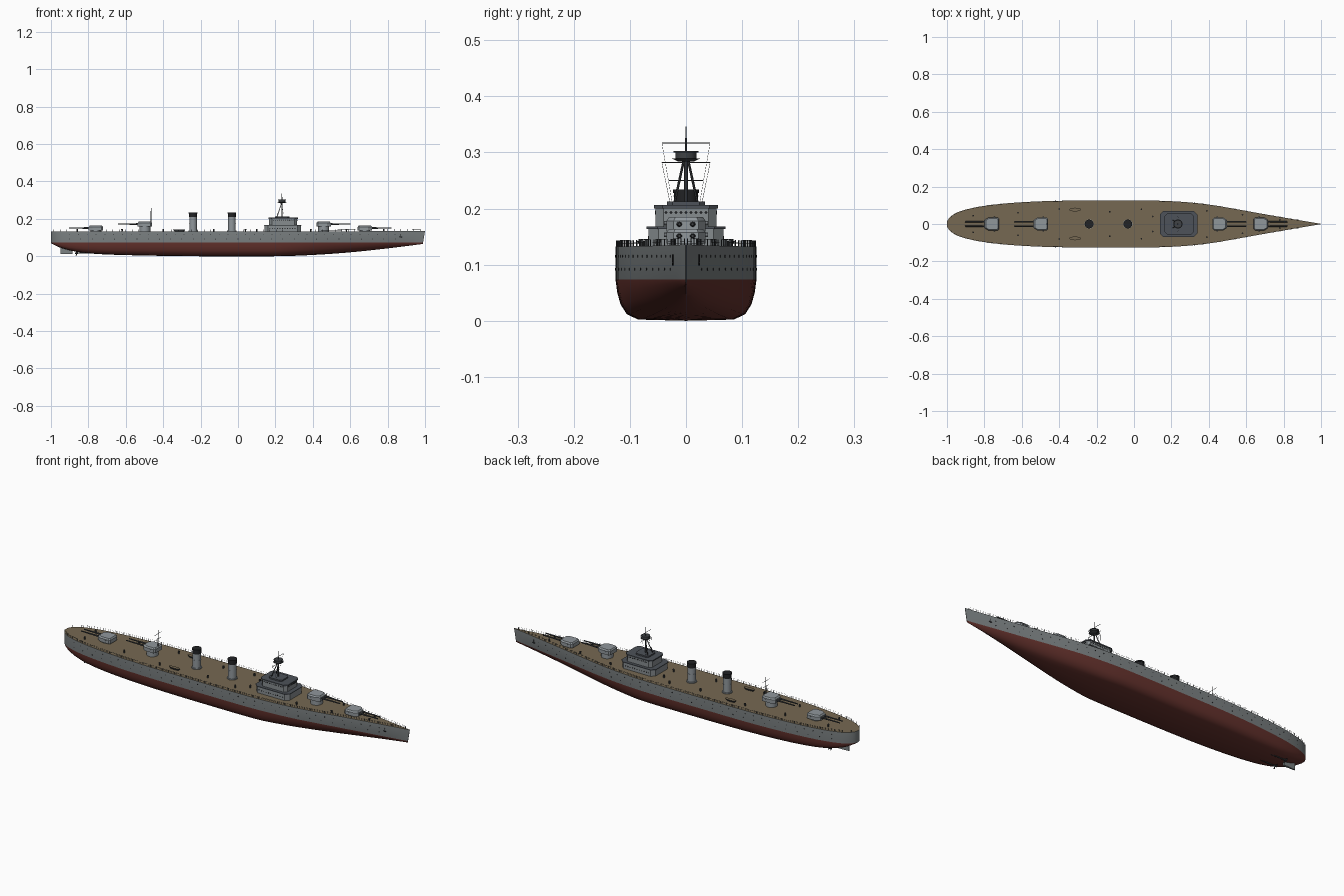
import bpy, bmesh, math
from mathutils import Vector, Matrix

if "Cube" in bpy.data.objects:
    bpy.data.objects.remove(bpy.data.objects["Cube"])


def material(name, r, g, b):
    m = bpy.data.materials.new(name)
    m.diffuse_color = (r, g, b, 1)
    m.use_nodes = True
    m.node_tree.nodes["Principled BSDF"].inputs["Base Color"].default_value = m.diffuse_color
    return m


HULL = material("hull grey", 0.20, 0.22, 0.225)
RED = material("bottom red", 0.13, 0.032, 0.026)
DECK = material("deck tan", 0.18, 0.14, 0.085)
LIGHT = material("turret grey", 0.28, 0.31, 0.33)
HOUSE = material("house grey", 0.24, 0.265, 0.275)
ROOF = material("roof slate", 0.075, 0.085, 0.10)
BLACK = material("black", 0.015, 0.016, 0.018)
STEEL = material("dark steel", 0.05, 0.055, 0.06)


def finish(name, bm, mats, angle=30):
    bmesh.ops.recalc_face_normals(bm, faces=bm.faces)
    me = bpy.data.meshes.new(name)
    bm.to_mesh(me)
    bm.free()
    for m in mats:
        me.materials.append(m)
    ob = bpy.data.objects.new(name, me)
    bpy.context.collection.objects.link(ob)
    bpy.ops.object.select_all(action='DESELECT')
    ob.select_set(True)
    bpy.context.view_layer.objects.active = ob
    bpy.ops.object.shade_smooth_by_angle(angle=math.radians(angle))
    return ob


def tube(bm, p, q, r1, r2=None, n=6):
    p, q = Vector(p), Vector(q)
    d = q - p
    mat = Matrix.Translation((p + q) / 2) @ d.to_track_quat('Z', 'Y').to_matrix().to_4x4()
    bmesh.ops.create_cone(bm, cap_ends=True, segments=n, radius1=r1,
                          radius2=r1 if r2 is None else r2, depth=d.length, matrix=mat)


def prism(bm, pts, z0, z1, s=1.0):
    cx = sum(p[0] for p in pts) / len(pts)
    lo = [bm.verts.new((x, y, z0)) for x, y in pts]
    hi = [bm.verts.new((cx + (x - cx) * s, y * s, z1)) for x, y in pts]
    bm.faces.new(lo)
    bm.faces.new(hi)
    for i in range(len(pts)):
        j = (i + 1) % len(pts)
        bm.faces.new((lo[i], lo[j], hi[j], hi[i]))


def block(bm, x0, x1, w, z0, z1, c=0.012, s=1.0):
    # block with chamfered upright edges, symmetric in y
    side = [(x0, w - c), (x0 + c, w), (x1 - c, w), (x1, w - c)]
    prism(bm, side + [(x, -y) for x, y in reversed(side)], z0, z1, s)


def curve(table, x):
    # smooth interpolation through a table of (x, value)
    t = [table[0]] + table + [table[-1]]
    for i in range(1, len(t) - 2):
        if x <= t[i + 1][0]:
            break
    (xa, a), (xb, b), (xc, c), (xd, d) = t[i - 1:i + 3]
    h = xc - xb
    u = min(max((x - xb) / h, 0), 1)
    m1, m2 = (c - a) / (xc - xa) * h, (d - b) / (xd - xb) * h
    return (b * (2*u**3 - 3*u*u + 1) + m1 * (u**3 - 2*u*u + u)
            + c * (3*u*u - 2*u**3) + m2 * (u**3 - u*u))


BEAM = [(-1, .012), (-.99, .030), (-.97, .048), (-.94, .064), (-.88, .082), (-.8, .097),
        (-.65, .113), (-.45, .123), (-.2, .125), (.1, .125), (.25, .119), (.4, .104),
        (.55, .079), (.7, .052), (.85, .026), (.95, .009), (1, .0008)]
KEEL = [(-1, .070), (-.95, .046), (-.87, .025), (-.75, .012), (-.5, .004), (-.2, 0),
        (.2, 0), (.4, .007), (.6, .021), (.8, .042), (1, .066)]
WATER = 0.074


def beam(x): return curve(BEAM, x)
def deck_z(x): return 0.132 + 0.004 * max(0, x) ** 2


# hull skin: cross-sections from keel to deck edge
stations = [-1, -.995, -.99, -.98, -.97, -.955] + [-.94 + 1.94 * i / 52 for i in range(53)]
FULL = [(0, 0), (.68, .03), (.84, .16), (.93, .40), (.975, .68), (1, 1)]
FINE = [(0, 0), (.30, .12), (.55, .32), (.76, .55), (.90, .78), (1, 1)]
bm = bmesh.new()
rings = []
for x in stations:
    b, k, dz = beam(x), max(curve(KEEL, x), 0), deck_z(x)
    f = min(max((x - 0.2) / 0.7, 0), 1)
    half = []
    for (w1, h1), (w2, h2) in zip(FULL, FINE):
        half.append((b * (w1 + (w2 - w1) * f), k + (WATER - k) * (h1 + (h2 - h1) * f)))
    half.append((b, dz))
    ring = [(y, z) for y, z in reversed(half)] + [(-y, z) for y, z in half[1:]]
    rings.append([bm.verts.new((x - 0.012 * max(0, x) ** 12 * (dz - z) / 0.07, y, z))
                  for y, z in ring])
for r, q in zip(rings, rings[1:]):
    for i in range(len(r) - 1):
        bm.faces.new((r[i], r[i + 1], q[i + 1], q[i]))
for r in (rings[0], rings[-1]):
    bm.faces.new(r)
for f in bm.faces:
    f.material_index = 1 if f.calc_center_median().z < WATER else 0
# deck strip closes the hull top
for r, q in zip(rings, rings[1:]):
    bm.faces.new((r[0], q[0], q[-1], r[-1])).material_index = 2
finish("hull", bm, [HULL, RED, DECK], 35)

# rudder, shafts and propellers
bm = bmesh.new()
prism(bm, [(-.95, .003), (-.95, -.003), (-.885, -.006), (-.885, .006)], .012, .06)
finish("rudder", bm, [HULL])
bm = bmesh.new()
for s in (-1, 1):
    tube(bm, (-.86, s * .035, .017), (-.70, s * .035, .018), .003)
    tube(bm, (-.872, s * .035, .017), (-.856, s * .035, .017), .004, .005, 8)
    for a in range(3):
        d = Vector((0, math.cos(a * 2.094), math.sin(a * 2.094)))
        c = Vector((-.864, s * .035, .017))
        tube(bm, c, c + d * .014, .002, .004, 4)
finish("propellers", bm, [STEEL])


# gun turrets: position, direction, barbette height
def turret(name, x, d, z):
    bm = bmesh.new()
    tube(bm, (x, 0, .125), (x, 0, z + .003), .029, n=24)
    pts = [(-.038, .027), (-.030, .035), (.018, .035), (.038, .022)]
    pts = [(x + d * px, y) for px, y in pts]
    pts += [(px, -y) for px, y in reversed(pts)]
    prism(bm, pts, z, z + .019)
    prism(bm, pts, z + .019, z + .026, .86)
    for s in (-1, 1):
        tube(bm, (x - d * .012, s * .034, z + .015), (x - d * .012, s * .039, z + .015), .004, n=8)
    finish(name, bm, [LIGHT])
    bm = bmesh.new()
    for s in (-1, 1):
        y, g = s * .012, z + .013
        tube(bm, (x + d * .03, y, g), (x + d * .075, y, g), .0050, .0038, 10)
        tube(bm, (x + d * .075, y, g), (x + d * .144, y, g), .0036, .0028, 10)
    finish(name + "_barrels", bm, [STEEL])


turret("aft_low_turret", -.760, -1, .138)
turret("aft_high_turret", -.498, -1, .159)
turret("fore_high_turret", .458, 1, .159)
turret("fore_low_turret", .678, 1, .138)

# funnels
for name, x in (("aft_funnel", -.24), ("fore_funnel", -.033)):
    bm = bmesh.new()
    tube(bm, (x, 0, .125), (x, 0, .137), .025, n=24)
    tube(bm, (x, 0, .13), (x, 0, .212), .0205, n=24)
    tube(bm, (x, 0, .175), (x, 0, .178), .0215, n=24)
    finish(name, bm, [LIGHT])
    bm = bmesh.new()
    tube(bm, (x, 0, .210), (x, 0, .228), .0215, n=24)
    tube(bm, (x, 0, .228), (x, 0, .234), .0235, n=24)
    finish(name + "_cap", bm, [BLACK])

# bridge house: two tiers with slate roofs
bm = bmesh.new()
block(bm, .142, .336, .067, .125, .166, .018)
block(bm, .167, .316, .054, .166, .202, .014)
finish("bridge_house", bm, [HOUSE])
bm = bmesh.new()
block(bm, .139, .339, .070, .164, .168, .019)
block(bm, .163, .320, .057, .200, .206, .015)
block(bm, .198, .275, .034, .206, .213, .010)
finish("bridge_roofs", bm, [ROOF])
bm = bmesh.new()
for i in range(9):
    tube(bm, (.315, -.036 + i * .009, .193), (.3175, -.036 + i * .009, .193), .0032, n=4)
for i in range(11):
    for s in (-1, 1):
        tube(bm, (.19 + i * .0105, s * .053, .193), (.19 + i * .0105, s * .0555, .193), .0032, n=4)
        tube(bm, (.17 + i * .0135, s * .066, .148), (.17 + i * .0135, s * .068, .148), .0028, n=8)
finish("bridge_windows", bm, [BLACK])

# fore mast: tripod, lookout top, yards and rigging
MX = .235
bm = bmesh.new()
tube(bm, (MX, 0, .205), (MX, 0, .30), .0035, n=8)
tube(bm, (MX, 0, .30), (MX, 0, .346), .002, .0008, 8)
for s in (-1, 1):
    tube(bm, (MX - .028, s * .021, .208), (MX, s * .003, .29), .0022)
for z, w in ((.317, .043), (.282, .043)):
    tube(bm, (MX, -w, z), (MX, w, z), .0010)
finish("fore_mast", bm, [STEEL])
bm = bmesh.new()
tube(bm, (MX, 0, .284), (MX, 0, .289), .014, .025, 12)
tube(bm, (MX, 0, .289), (MX, 0, .300), .019, n=12)
tube(bm, (MX, 0, .300), (MX, 0, .303), .022, n=12)
finish("lookout_top", bm, [STEEL])
bm = bmesh.new()
for s in (-1, 1):
    tube(bm, (MX, s * .043, .317), (MX - .02, s * .024, .208), .0004, n=4)
    tube(bm, (MX, s * .043, .282), (MX + .01, s * .028, .208), .0004, n=4)
finish("rigging", bm, [STEEL])

# aft mast
bm = bmesh.new()
tube(bm, (-.465, 0, .18), (-.465, 0, .27), .0025, .001, 8)
for z, w in ((.25, .030), (.222, .022)):
    tube(bm, (-.465, -w, z), (-.465, w, z), .0009)
finish("aft_mast", bm, [STEEL])

# ship's boats on both sides
for side, s in (("left", 1), ("right", -1)):
    bm = bmesh.new()
    pts = [(-.315 + .032 * math.cos(a * math.pi / 8), s * .077 + .010 * math.sin(a * math.pi / 8))
           for a in range(16)]
    lo = [bm.verts.new((-.315 + (x + .315) * .75, s * .077 + (y - s * .077) * .5, .132)) for x, y in pts]
    hi = [bm.verts.new((x, y, .142)) for x, y in pts]
    bm.faces.new(lo)
    for i in range(16):
        bm.faces.new((lo[i], lo[i - 1], hi[i - 1], hi[i]))
    top = bm.faces.new(hi)
    bmesh.ops.inset_individual(bm, faces=[top], thickness=.002)
    top.material_index = 1
    finish(side + "_boat", bm, [STEEL, DECK])

# deck fittings: vents and bollards
bm = bmesh.new()
for x, y in ((-.62, .06), (-.40, .08), (-.13, .065), (.04, .08), (.10, .04), (.39, .07),
             (.58, .05), (-.86, .045), (.78, .022)):
    for s in (-1, 1):
        tube(bm, (x, s * y, .13), (x, s * y, .146), .0035, .0045, 8)
finish("deck_vents", bm, [STEEL])

# railing: posts and two wires along the deck edge
bm = bmesh.new()
for s in (-1, 1):
    prev = None
    for i in range(57):
        x = -.985 + 1.96 * i / 56
        p = Vector((x, s * max(beam(x) - .002, .001), deck_z(x)))
        tube(bm, p, p + Vector((0, 0, .011)), .0008, n=4)
        if prev:
            for h in (.006, .011):
                tube(bm, prev + Vector((0, 0, h)), p + Vector((0, 0, h)), .0003, n=3)
        prev = p
finish("railing", bm, [STEEL])

# portholes in two rows and bow anchors
bm = bmesh.new()
for s in (-1, 1):
    for z, n in ((.115, 38), (.092, 30)):
        for i in range(n):
            x = -.9 + 1.74 * i / (n - 1)
            b = beam(x)
            tube(bm, (x, s * (b - .003), z), (x, s * (b + .0008), z), .0022, n=8)
finish("portholes", bm, [BLACK])
bm = bmesh.new()
for s in (-1, 1):
    y = s * (beam(.87) + .001)
    tube(bm, (.87, y, .100), (.87, y, .118), .0015)
    tube(bm, (.862, y, .104), (.87, y, .100), .0018)
    tube(bm, (.878, y, .104), (.87, y, .100), .0018)
finish("anchors", bm, [BLACK])
